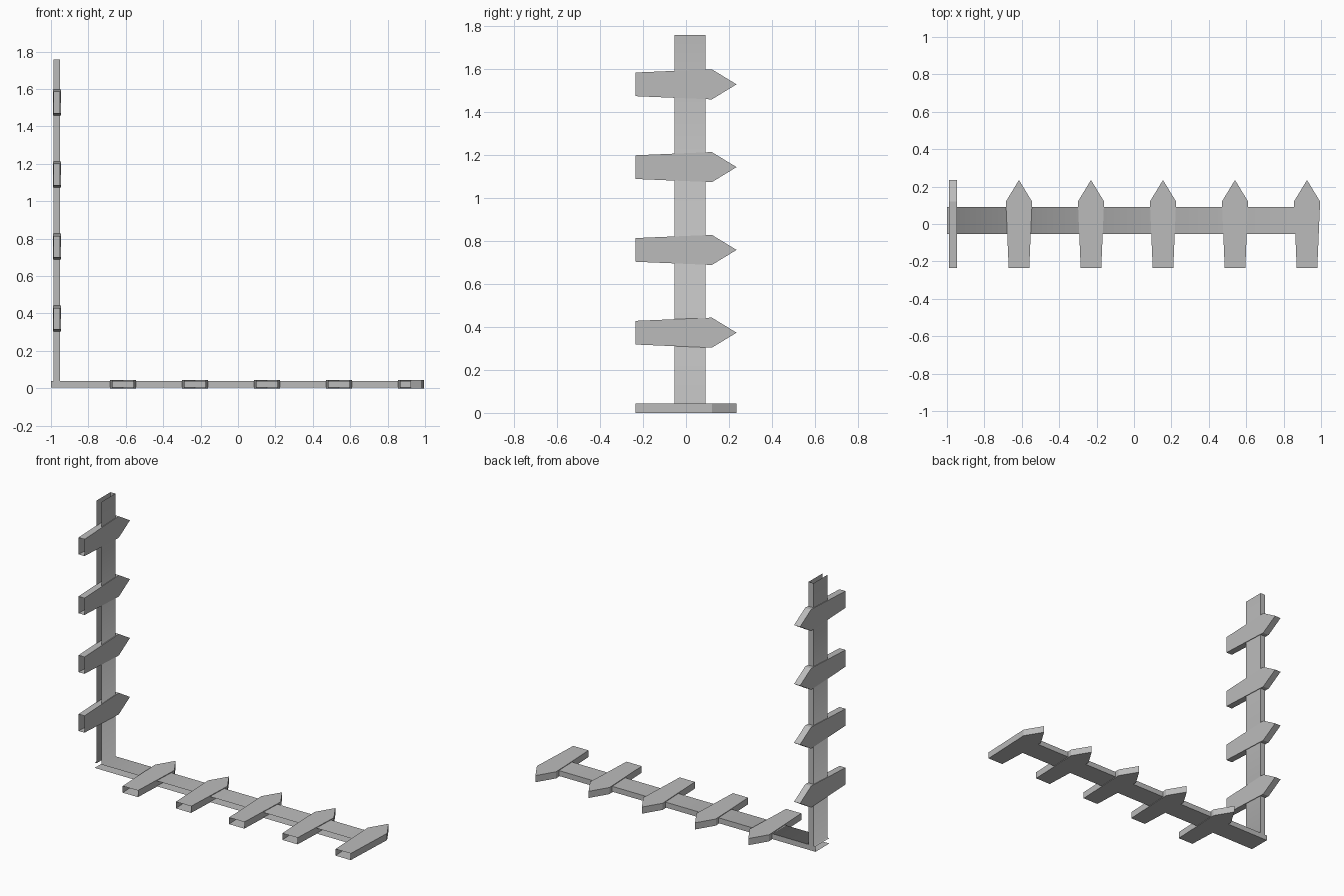
import bpy, bmesh
from mathutils import Vector

if "Cube" in bpy.data.objects:
    bpy.data.objects.remove(bpy.data.objects["Cube"])

grey = bpy.data.materials.new("plain grey")
grey.diffuse_color = (0.5, 0.5, 0.5, 1)
grey.use_nodes = True
grey.node_tree.nodes["Principled BSDF"].inputs["Base Color"].default_value = grey.diffuse_color


def finish(name, bm):
    bmesh.ops.recalc_face_normals(bm, faces=bm.faces[:])
    mesh = bpy.data.meshes.new(name)
    bm.to_mesh(mesh)
    bm.free()
    mesh.materials.append(grey)
    obj = bpy.data.objects.new(name, mesh)
    bpy.context.collection.objects.link(obj)


# Picket: pointed hollow board, open at its blunt end
OUTLINE = [(-0.055, -0.235), (-0.07, 0.12), (0, 0.235), (0.07, 0.12), (0.055, -0.235)]
HALF = 0.0217


def picket(name, centre, across, normal):
    bm = bmesh.new()
    rings = []
    for side in (-1, 1):
        rings.append([bm.verts.new(centre + across * w + Vector((0, y, 0)) + normal * side * HALF)
                      for w, y in OUTLINE])
    a, b = rings
    bm.faces.new(a)
    bm.faces.new(b[::-1])
    for i in range(len(OUTLINE) - 1):
        bm.faces.new((a[i], b[i], b[i + 1], a[i + 1]))
    finish(name, bm)


X, Z = Vector((1, 0, 0)), Vector((0, 0, 1))
STEP, POST_X = 0.385, -0.968
for i in range(5):
    picket(f"floor_picket_{i + 1}", Vector((-0.615 + STEP * i, 0, HALF)), X, Z)
for i in range(4):
    picket(f"upright_picket_{i + 1}", Vector((POST_X, 0, 0.373 + STEP * i)), Z, X)

# L-shaped channel rail: wall on the +y side, open on the -y side and at the ends
Y0, Y1, T = -0.053, 0.09, 0.0175
LOW, HIGH, END, TOP = HALF - T, HALF + T, 0.925, 1.757
profile = [(-1, LOW), (END, LOW), (END, HIGH), (POST_X + T, HIGH),
           (POST_X + T, TOP), (POST_X - T, TOP), (POST_X - T, HIGH), (-1, HIGH)]
bm = bmesh.new()
near = [bm.verts.new((x, Y0, z)) for x, z in profile]
far = [bm.verts.new((x, Y1, z)) for x, z in profile]
# Plates, leaving out the three channel ends
for i in (0, 2, 3, 5, 6):
    face = bm.faces.new((near[i], near[i + 1], far[i + 1], far[i]))
    face.smooth = True
# Back wall in three pieces
xs = [bm.verts.new((POST_X + s * T, Y1, LOW)) for s in (-1, 1)]
bm.faces.new((far[0], xs[0], far[6], far[7]))
bm.faces.new((xs[0], xs[1], far[3], far[6]))
bm.faces.new((xs[1], far[1], far[2], far[3]))
bm.faces.new((far[6], far[3], far[4], far[5]))
bmesh.ops.remove_doubles(bm, verts=bm.verts[:], dist=1e-5)
# Keep the long edges crisp; the inner corner stays smooth
for e in bm.edges:
    if abs(e.verts[0].co.y - Y1) < 1e-4 and abs(e.verts[1].co.y - Y1) < 1e-4:
        e.smooth = False
finish("corner_rail", bm)
